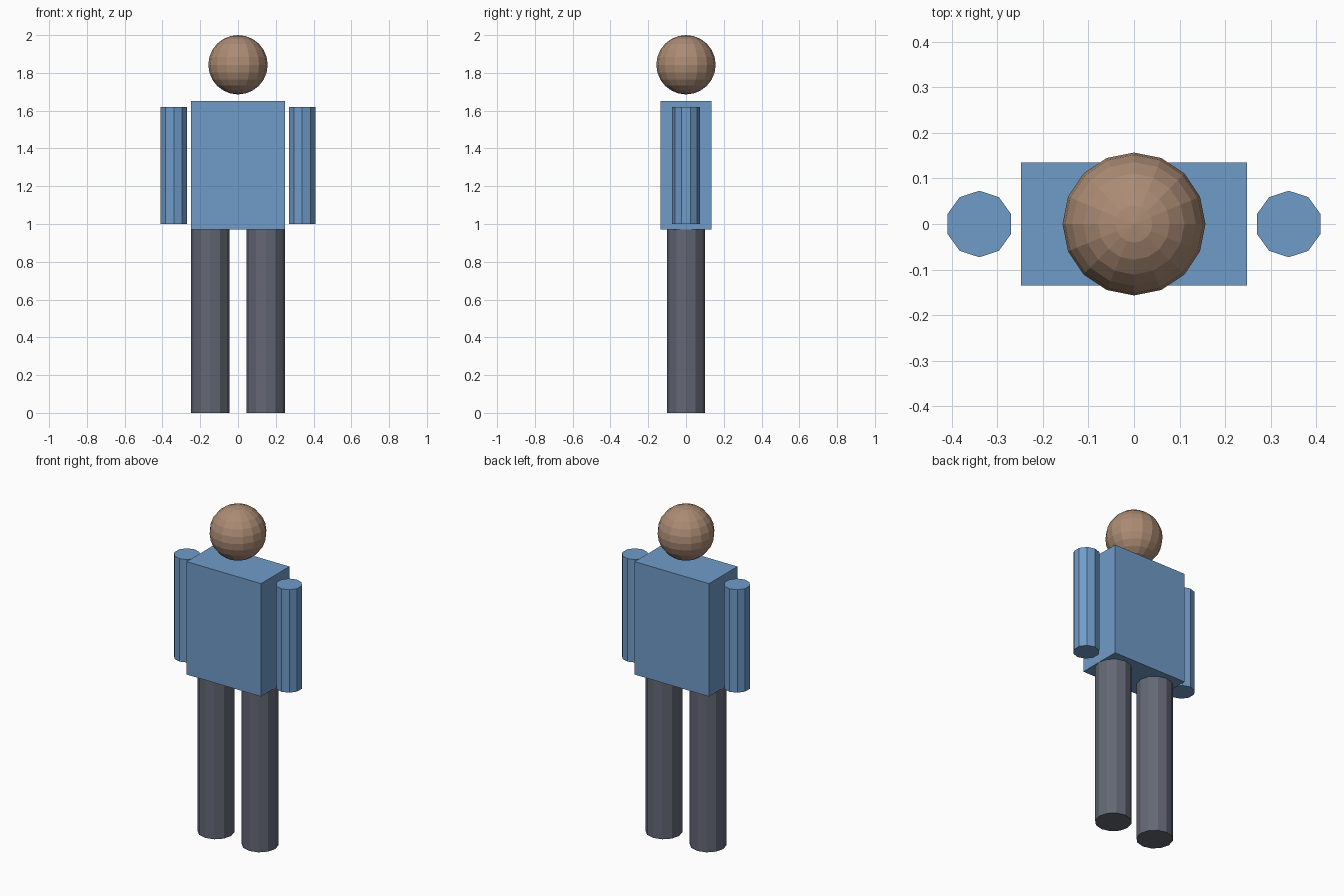
import bpy

default_cube = bpy.data.objects.get("Cube")
if default_cube:
    bpy.data.objects.remove(default_cube, do_unlink=True)


def make_material(name, rgb):
    mat = bpy.data.materials.new(name)
    mat.use_nodes = True
    colour = (*rgb, 1.0)
    mat.diffuse_color = colour
    mat.node_tree.nodes["Principled BSDF"].inputs["Base Color"].default_value = colour
    return mat


def finish(name, mat):
    obj = bpy.context.object
    obj.name = name
    obj.data.name = name
    obj.data.materials.append(mat)
    return obj


def post(name, sides, radius, x, bottom, top, mat):
    """Upright faceted cylinder between two heights."""
    bpy.ops.mesh.primitive_cylinder_add(
        vertices=sides, radius=radius, depth=top - bottom,
        location=(x, 0, (bottom + top) / 2))
    return finish(name, mat)


shirt = make_material("shirt blue", (0.16, 0.33, 0.58))
trousers = make_material("trouser grey", (0.125, 0.137, 0.175))
skin = make_material("skin brown", (0.41, 0.26, 0.175))

# Torso block
bpy.ops.mesh.primitive_cube_add(size=1, location=(0, 0, 1.31))
bpy.context.object.scale = (0.496, 0.27, 0.68)
bpy.ops.object.transform_apply(location=False, rotation=False, scale=True)
finish("torso", shirt)

# Floating head
bpy.ops.mesh.primitive_uv_sphere_add(
    segments=16, ring_count=12, radius=0.157, location=(0, 0, 1.843))
finish("head", skin)

# Arms and legs on both sides
for side, sign in (("left", 1), ("right", -1)):
    post(side + "_arm", 10, 0.073, sign * 0.34, 1.0, 1.62, shirt)
    post(side + "_leg", 12, 0.101, sign * 0.147, 0.0, 0.97, trousers)
